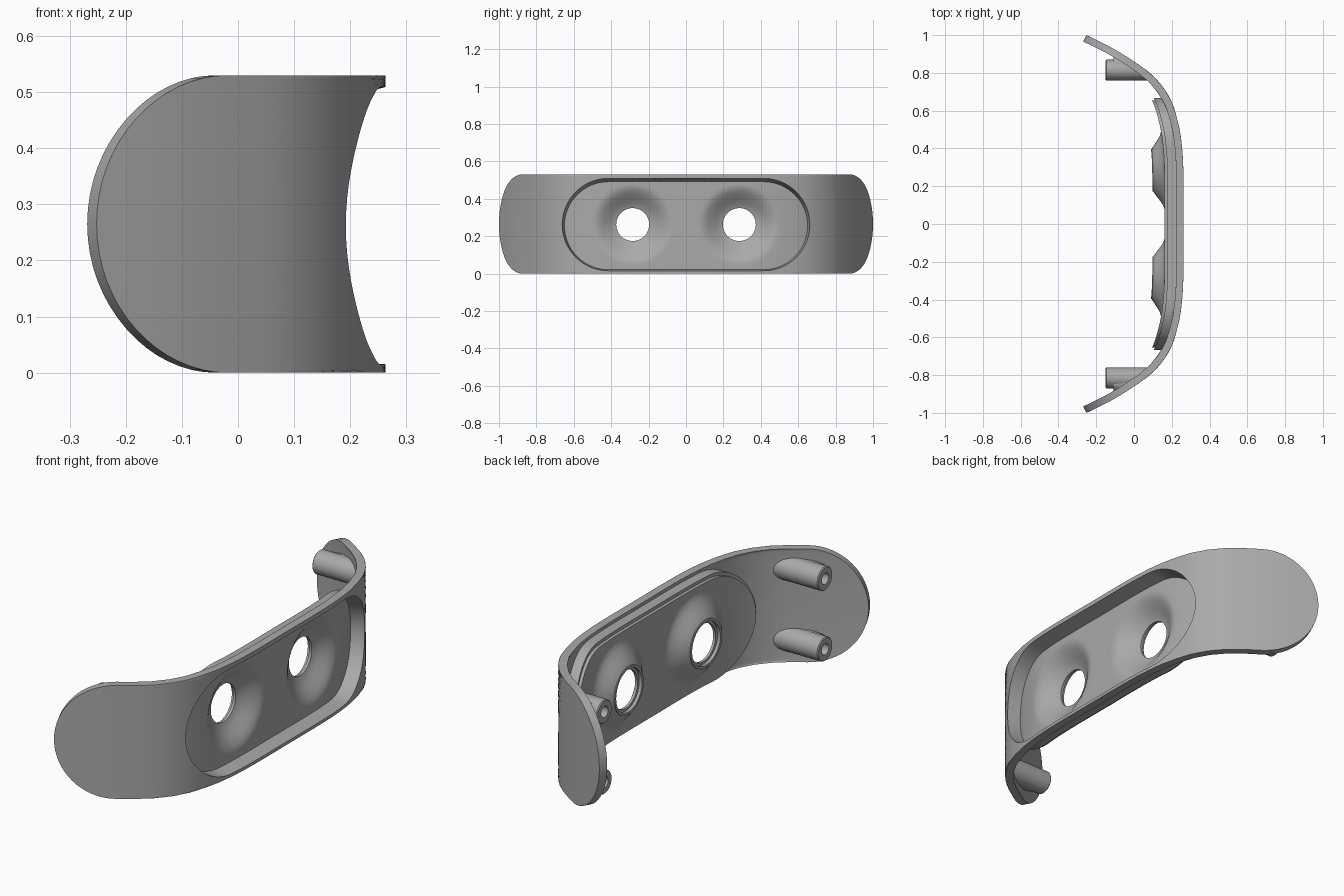
import bpy, bmesh, math
from mathutils import Vector

cube = bpy.data.objects.get("Cube")
if cube:
    bpy.data.objects.remove(cube, do_unlink=True)

grey = bpy.data.materials.new("satin_grey")
grey.use_nodes = True
colour = (0.4, 0.4, 0.4, 1)
grey.diffuse_color = colour
grey.node_tree.nodes["Principled BSDF"].inputs["Base Color"].default_value = colour

# Plan curve of the outer face: (y, x)
CURVE = [(0, .262), (.25, .262), (.4, .255), (.53, .235), (.67, .188),
         (.785, .1), (.88, -.03), (.945, -.14), (1, -.252)]


def slope_at(i):
    a, b = CURVE[max(i - 1, 0)], CURVE[min(i + 1, len(CURVE) - 1)]
    return (b[1] - a[1]) / (b[0] - a[0]) if i else 0


def plan_x(y):
    i = 0
    while i < len(CURVE) - 2 and y > CURVE[i + 1][0]:
        i += 1
    (y0, x0), (y1, x1) = CURVE[i], CURVE[i + 1]
    h = y1 - y0
    t = (y - y0) / h
    a, b = slope_at(i) * h, slope_at(i + 1) * h
    return (x0 + a * t + (3 * (x1 - x0) - 2 * a - b) * t * t
            + (2 * (x0 - x1) + a + b) * t ** 3)


# Arc length table, so the band ends stay round when bent
STEPS = 400
lengths = [0.0]
for k in range(STEPS):
    dx = plan_x((k + 1) / STEPS) - plan_x(k / STEPS)
    lengths.append(lengths[-1] + math.hypot(dx, 1 / STEPS))


def y_from_length(s):
    k = 0
    while k < STEPS - 1 and lengths[k + 1] < s:
        k += 1
    return (k + (s - lengths[k]) / (lengths[k + 1] - lengths[k])) / STEPS


def half_stadium(straight, r, cz, n=12, m=32):
    pts = [(straight * k / n, cz + r) for k in range(n)]
    for k in range(m + 1):
        a = math.pi * (0.5 - k / m)
        pts.append((straight + r * math.cos(a), cz + r * math.sin(a)))
    return pts + [(straight * k / n, cz - r) for k in reversed(range(n))]


def surface(y, z, depth, normal=0.0):
    """Point below the outer face; normal blends from -x to the face normal."""
    e = 1e-4
    n = Vector((1, -(plan_x(y + e) - plan_x(y - e)) / (2 * e) if y > e else 0, 0)).normalized()
    d = Vector((1, 0, 0)).lerp(n, normal)
    return Vector((plan_x(y), y, z)) - d * depth


def strips(bm, rows, closed=False):
    grid = [[bm.verts.new(p) for p in row] for row in rows]
    for a, b in zip(grid, grid[1:]):
        for k in range(len(a) if closed else len(a) - 1):
            j = (k + 1) % len(a)
            bm.faces.new((a[k], a[j], b[j], b[k]))


def finish(name, bm, angle=35):
    bmesh.ops.remove_doubles(bm, verts=bm.verts, dist=1e-5)
    bmesh.ops.recalc_face_normals(bm, faces=bm.faces)
    mesh = bpy.data.meshes.new(name)
    bm.to_mesh(mesh)
    bm.free()
    mesh.materials.append(grey)
    ob = bpy.data.objects.new(name, mesh)
    bpy.context.collection.objects.link(ob)
    bpy.ops.object.select_all(action='DESELECT')
    ob.select_set(True)
    bpy.context.view_layer.objects.active = ob
    bpy.ops.object.shade_smooth_by_angle(angle=math.radians(angle))
    mirror = ob.modifiers.new("other_side", 'MIRROR')
    mirror.use_axis = (False, True, False)
    return ob


# Curved band with rounded ends and a long window
RIM = .265
outer = [(y_from_length(s), z) for s, z in half_stadium(lengths[-1] - RIM, RIM, RIM)]
window = half_stadium(.415, .247, .262)
RINGS, THICK = 16, .038


def band_row(t, depth):
    return [surface(a[0] + (b[0] - a[0]) * t, a[1] + (b[1] - a[1]) * t, depth, 1 - t)
            for a, b in zip(outer, window)]


bm = bmesh.new()
ts = [k / RINGS for k in range(RINGS + 1)]
strips(bm, [band_row(t, 0) for t in reversed(ts)] + [band_row(t, THICK) for t in ts])
finish("curved_band", bm)

# Recessed tray: stepped wall, floor and two funnels
bm = bmesh.new()


def tray_row(r, cz, depth):
    return [surface(y, z, depth) for y, z in half_stadium(.415, r, cz)]


FLOOR, BACK = (.235, .256, .07), (.24, .26, .1)
strips(bm, [tray_row(*FLOOR), tray_row(.247, .262, 0)])
strips(bm, [tray_row(.253, .262, .02), tray_row(.253, .262, .085),
            tray_row(.24, .26, .085), tray_row(*BACK)])
CY, CZ, HOLE = .285, .262, .088


def ease(a, b, r):
    t = min(max((r - a) / (b - a), 0), 1)
    return t * t * (3 - 2 * t)


def funnel_rows(spec, radii, fn):
    r0, cz, depth = spec
    edge = half_stadium(.415, r0, cz)
    edge += [(0, cz - r0 + 2 * r0 * k / 20) for k in range(1, 20)]
    rows = []
    for r, d in [(r, fn(r)) for r in radii]:
        row = []
        for y, z in edge:
            v = Vector((y - CY, z - CZ)).normalized() * r
            row.append(surface(CY + v.x, CZ + v.y, d))
        rows.append(row)
    for k in range(1, 7):
        row = []
        for y, z in edge:
            v = Vector((y - CY, z - CZ))
            v = v.normalized() * (radii[-1] + (v.length - radii[-1]) * k / 6)
            row.append(surface(CY + v.x, CZ + v.y, depth))
        rows.append(row)
    return rows


radii = [HOLE + (.215 - HOLE) * k / 10 for k in range(11)]
front = funnel_rows(FLOOR, radii, lambda r: .07 + .07 * (1 - ease(.07, .215, r)))
tip = .112
radii = [tip + (.215 - tip) * k / 10 for k in range(11)]
back = funnel_rows(BACK, radii, lambda r: .1 + .07 * (1 - ease(tip - .03, .215, r)))
lip = funnel_rows(BACK, [HOLE, .1, .1001, tip], lambda r: .15 if r <= .1 else .165)[:4]
strips(bm, front, True)
strips(bm, [front[0]] + lip + back, True)
finish("recessed_tray", bm)

# Hollow pegs behind each end, running into the band
bm = bmesh.new()
for cz in (.1, .43):
    for cy, profile in ((.815, [(-.09, .001), (-.09, .026), (-.15, .026),
                                (-.15, .051), (-.146, .055), (None, .055)]),
                        (.84, [(-.108, .001), (-.108, .045), (None, .05)])):
        rows = []
        for x, r in profile:
            row = []
            for k in range(32):
                a = math.tau * k / 32
                y = cy + r * math.cos(a)
                row.append((plan_x(y) - .035 if x is None else x, y, cz + r * math.sin(a)))
            rows.append(row)
        strips(bm, rows, True)
finish("mounting_pegs", bm)
